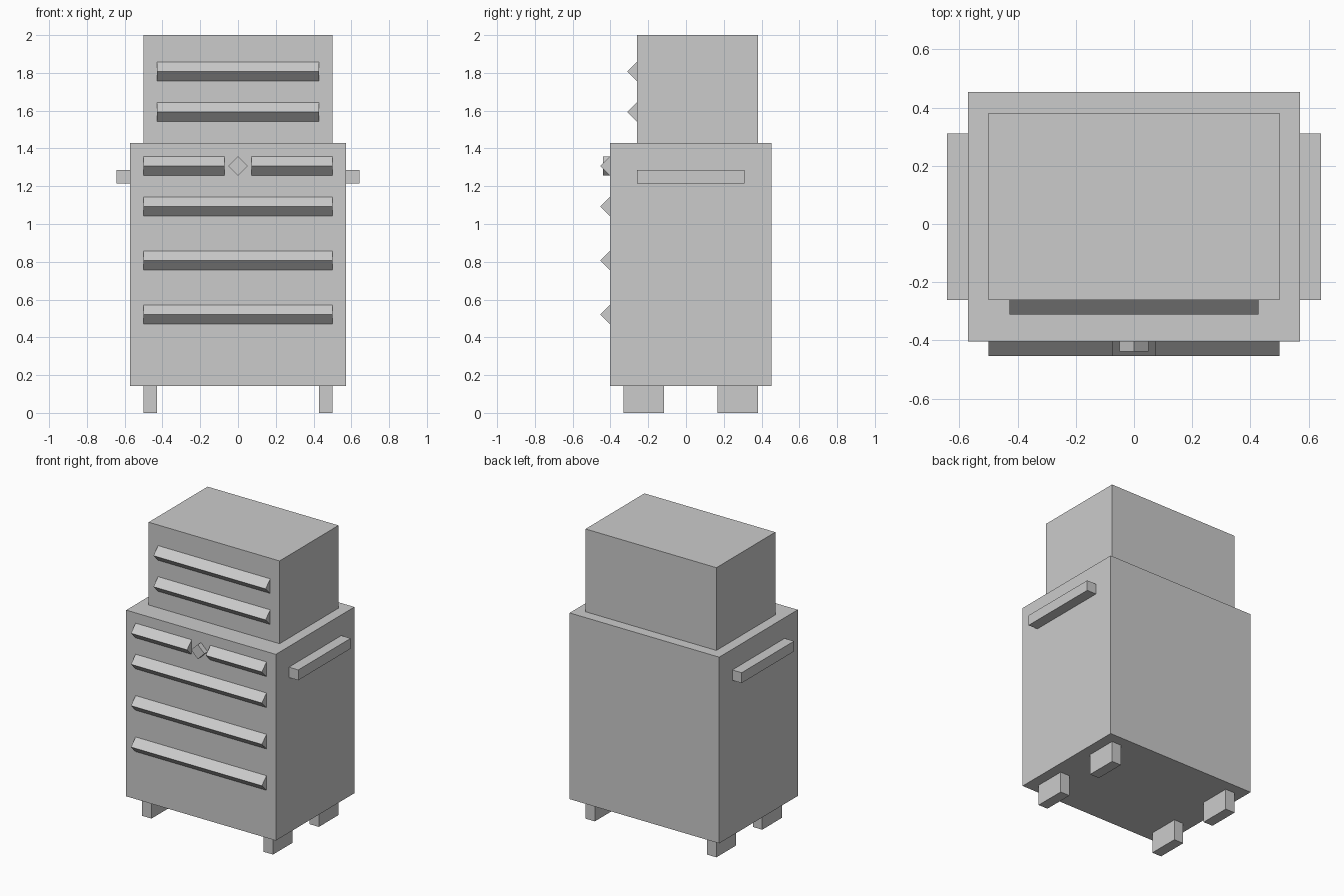
import bpy
from math import pi
from mathutils import Matrix, Vector

old = bpy.data.objects.get("Cube")
if old:
    bpy.data.objects.remove(old)

U = 1 / 14            # design module
FRONT = -0.4033       # front face of the cabinet
BACK = 0.4538         # rear face of the cabinet
CHEST_FRONT = FRONT + 2 * U

GREY = (0.6, 0.6, 0.6, 1)
steel = bpy.data.materials.new("grey_steel")
steel.use_nodes = True
steel.diffuse_color = GREY
steel.node_tree.nodes["Principled BSDF"].inputs["Base Color"].default_value = GREY


def box(name, low, high, turn=None):
    """Box between two corners, optionally turned 45 degrees about an axis."""
    low, high = Vector(low), Vector(high)
    bpy.ops.mesh.primitive_cube_add(size=1, location=(low + high) / 2)
    obj = bpy.context.object
    obj.name = obj.data.name = name
    shape = Matrix.Diagonal((*(high - low), 1))
    if turn:
        shape = Matrix.Rotation(pi / 4, 4, turn) @ shape
    obj.data.transform(shape)
    obj.data.materials.append(steel)
    return obj


def drawer_pull(name, x1, x2, face_y, z):
    """Square bar turned on edge, half sunk into the drawer face."""
    h = U / 2
    box(name, (x1 * U, face_y - h, z * U - h), (x2 * U, face_y + h, z * U + h), 'X')


# Cabinet and the smaller chest on top
box("cabinet", (-8 * U, FRONT, 2 * U), (8 * U, BACK, 20 * U))
box("top_chest", (-7 * U, CHEST_FRONT, 20 * U), (7 * U, BACK - U, 2))

# Drawer pulls
for i, z in enumerate((22.3, 25.3)):
    drawer_pull(f"chest_pull_{i + 1}", -6, 6, CHEST_FRONT, z)
for i, z in enumerate((7.3, 11.3, 15.3)):
    drawer_pull(f"cabinet_pull_{i + 1}", -7, 7, FRONT, z)
drawer_pull("small_pull_right", -7, -1, FRONT, 18.3)
drawer_pull("small_pull_left", 1, 7, FRONT, 18.3)

# Diamond lock between the small drawers
h = U / 2
box("lock", (-h, FRONT - h, 18.3 * U - h), (h, FRONT + h, 18.3 * U + h), 'Y')

# Side handles and feet, mirrored left and right
for side, s in (("left", 1), ("right", -1)):
    x1, x2 = sorted((s * 8 * U, s * 9 * U))
    box(f"side_handle_{side}", (x1, CHEST_FRONT, 17 * U), (x2, CHEST_FRONT + 8 * U, 18 * U))
    x1, x2 = sorted((s * 6 * U, s * 7 * U))
    for end, y in (("front", FRONT + U), ("back", BACK - 4 * U)):
        box(f"{end}_foot_{side}", (x1, y, 0), (x2, y + 3 * U, 2 * U))
